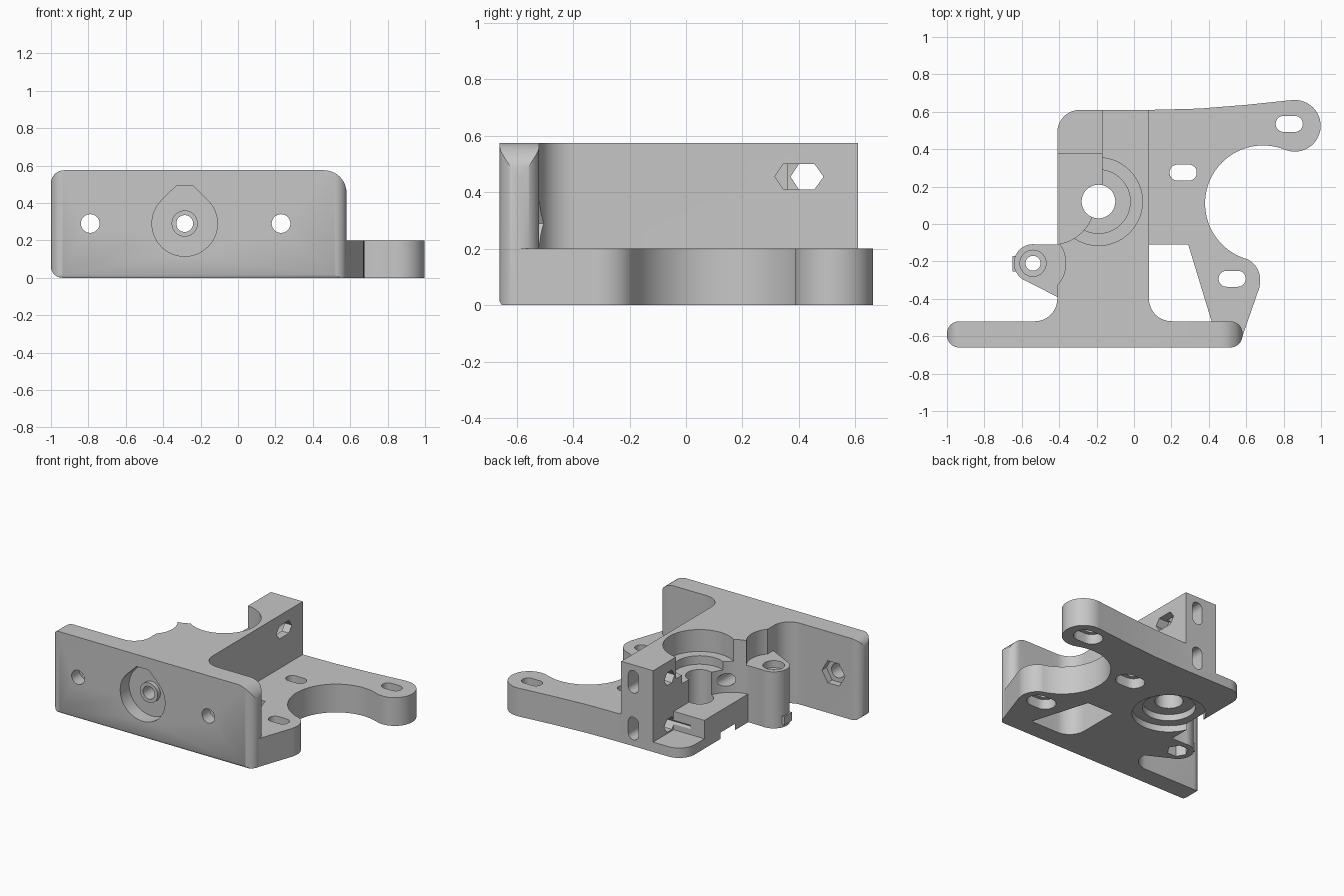
import bpy, bmesh, math
from mathutils import Vector

cube = bpy.data.objects.get("Cube")
if cube:
    bpy.data.objects.remove(cube, do_unlink=True)

GREY = (0.57, 0.57, 0.57, 1)
grey = bpy.data.materials.new("plain grey plastic")
grey.use_nodes = True
grey.diffuse_color = GREY
grey.node_tree.nodes["Principled BSDF"].inputs["Base Color"].default_value = GREY

# Maps a profile point (u, v) and a depth w to space, for each extrusion axis
PLACE = {"x": lambda u, v, w: (w, u, v),
         "y": lambda u, v, w: (u, w, v),
         "z": lambda u, v, w: (u, v, w)}


def arc(u, v, r, start, sweep, steps):
    angles = [start + sweep * k / steps for k in range(steps + 1)]
    return [(u + r * math.cos(a), v + r * math.sin(a)) for a in angles]


def rounded(corners, steps=10):
    """Outline from (u, v) or (u, v, radius) corners."""
    out = []
    for i, c in enumerate(corners):
        p = Vector(c[:2])
        if len(c) == 2:
            out.append(p)
            continue
        r = c[2]
        a = (Vector(corners[i - 1][:2]) - p).normalized()
        b = (Vector(corners[(i + 1) % len(corners)][:2]) - p).normalized()
        half = math.acos(max(-1, min(1, a.dot(b)))) / 2
        centre = p + (a + b).normalized() * r / math.sin(half)
        start = p + a * r / math.tan(half) - centre
        end = p + b * r / math.tan(half) - centre
        first = math.atan2(start.y, start.x)
        sweep = math.atan2(start.x * end.y - start.y * end.x, start.dot(end))
        out += arc(centre.x, centre.y, r, first, sweep, steps)
    return out


def prism(name, points, lo, hi, axis="z"):
    bm = bmesh.new()
    place = PLACE[axis]
    rings = [[bm.verts.new(place(p[0], p[1], w)) for p in points] for w in (lo, hi)]
    bm.faces.new(rings[0])
    bm.faces.new(rings[1])
    n = len(points)
    for i in range(n):
        j = (i + 1) % n
        bm.faces.new((rings[0][i], rings[0][j], rings[1][j], rings[1][i]))
    bmesh.ops.recalc_face_normals(bm, faces=bm.faces)
    mesh = bpy.data.meshes.new(name)
    bm.to_mesh(mesh)
    bm.free()
    mesh.materials.append(grey)
    obj = bpy.data.objects.new(name, mesh)
    bpy.context.scene.collection.objects.link(obj)
    return obj


def disc(u, v, r, n=64):
    return arc(u, v, r, 0, math.tau * (n - 1) / n, n - 1)


def rect(u0, u1, v0, v1):
    return [(u0, v0), (u1, v0), (u1, v1), (u0, v1)]


def slot(u, v, w, h):
    r = min(w, h) * 0.49
    return rounded([(*p, r) for p in rect(u - w / 2, u + w / 2, v - h / 2, v + h / 2)], 8)


def combine(target, tool, operation):
    mod = target.modifiers.new("join", "BOOLEAN")
    mod.operation, mod.solver, mod.object = operation, "EXACT", tool
    graph = bpy.context.evaluated_depsgraph_get()
    mesh = bpy.data.meshes.new_from_object(target.evaluated_get(graph))
    target.modifiers.clear()
    target.data = mesh
    bpy.data.objects.remove(tool, do_unlink=True)


def cut(target, points, lo, hi, axis="z"):
    combine(target, prism("cutter", points, lo, hi, axis), "DIFFERENCE")


def add(target, points, lo, hi, axis="z"):
    combine(target, prism("addition", points, lo, hi, axis), "UNION")


TOP, BASE = 0.575, 0.2
SHAFT = (-0.19, 0.12)
PIVOT = (-0.54, -0.21)
NOZZLE = (-0.285, 0.29)

# Motor base with two lobed arms, a round bay and a window
body = prism("extruder_body", rounded([
    (-0.41, -0.6), (-0.41, 0.61, 0.12), (0.08, 0.61), (0.35, 0.617), (0.6, 0.637),
    (0.85, 0.663), (0.86, 0.525), (0.69, 0.11), (0.55, -0.3), (0.672, -0.335), (0.58, -0.6)]), 0, BASE)
add(body, disc(0.86, 0.525, 0.138), 0, BASE)
add(body, disc(0.55, -0.3, 0.125), 0, BASE)
cut(body, disc(0.69, 0.11, 0.31, 96), -0.1, 0.3)
cut(body, [(0.05, -0.11), (0.29, -0.11), (0.424, -0.55), (0.05, -0.55)], -0.1, 0.3)

# Mounting plate: rounded in plan and in elevation
plate = prism("mounting_plate", rounded([(*p, 0.065) for p in rect(-1, 0.58, -0.66, -0.52)]), 0, TOP)
outline = rounded([(-1, 0, 0.06), (0.58, 0), (0.58, TOP, 0.12), (-1, TOP, 0.07)])
combine(plate, prism("plate_outline", outline, -0.8, -0.4, "y"), "INTERSECT")

# Tall block, filleted into the plate
block = prism("tall_block", rounded([
    (-0.41, 0.61, 0.12), (0.08, 0.61), (0.08, -0.52, 0.12), (0.25, -0.52), (0.25, -0.6),
    (-0.6, -0.6), (-0.6, -0.52), (-0.41, -0.52, 0.12)]), 0, TOP)
combine(body, block, "UNION")
combine(body, plate, "UNION")
cut(body, [(-0.7, -0.03), (-0.635, -0.03), (-0.665, 0.022), (-0.7, 0.022)], -1.1, 0.57, "x")

# Open bay for the idler, with a lower floor at the back corner
cut(body, disc(-0.44, 0.12, 0.23), BASE, 0.7)
cut(body, rect(-0.7, -0.17, 0.06, 0.7), BASE, 0.7)
cut(body, rect(-0.7, -0.17, 0.38, 0.7), 0.07, 0.7)
cut(body, disc(*PIVOT, 0.175), 0.4, 0.7)

# Idler pivot boss
add(body, [(-0.54, -0.11), (-0.35, -0.11), (-0.35, -0.42), (-0.41, -0.39), (-0.585, -0.3)], 0, 0.4)
add(body, disc(*PIVOT, 0.102), 0, 0.4)
add(body, rect(-0.65, -0.6, -0.255, -0.17), 0.02, 0.08)
cut(body, disc(*PIVOT, 0.04, 32), -0.1, 0.5)
cut(body, disc(*PIVOT, 0.07, 32), 0.35, 0.5)
cut(body, disc(*PIVOT, 0.07, 6), -0.1, 0.1)

# Drive shaft bore and bearing seats above and below
for radius, lo, hi in ((0.09, -0.1, 0.7), (0.17, 0.36, 0.7), (0.235, 0.42, 0.7),
                       (0.17, -0.1, 0.09), (0.235, -0.1, 0.045)):
    cut(body, disc(*SHAFT, radius), lo, hi)

# Motor screw slots with wider pockets underneath
for x, y in ((0.83, 0.535), (0.263, 0.275), (0.525, -0.293)):
    cut(body, slot(x, y, 0.145, 0.085), -0.1, 0.3)
    cut(body, slot(x, y, 0.2, 0.14), -0.1, 0.07)

# Nozzle socket with a flat-topped teardrop roof, its collar, and the feed path
socket = arc(*NOZZLE, 0.175, math.radians(135), math.radians(270), 48)
socket += [(NOZZLE[0] + 0.047, 0.49), (NOZZLE[0] - 0.047, 0.49)]
cut(body, socket, -0.8, -0.56, "y")
add(body, disc(*NOZZLE, 0.07, 32), -0.59, -0.54, "y")
cut(body, disc(*NOZZLE, 0.045, 32), -0.8, 0.1, "y")

# Plate bolt holes with nut traps behind
for x in (-0.79, 0.23):
    cut(body, disc(x, 0.29, 0.05, 32), -0.8, -0.4, "y")
    cut(body, disc(x, 0.29, 0.09, 6), -0.57, -0.45, "y")

# Idler bolt holes and nut slots in the back pillar
for z, reach in ((0.455, 0.2), (0.125, 0.03)):
    cut(body, [(0.37, z), (0.4, z - 0.045), (0.455, z - 0.045),
               (0.487, z), (0.455, z + 0.045), (0.4, z + 0.045)], -0.3, reach, "x")
    cut(body, slot(-0.015, z, 0.08, 0.16), 0.36, 0.7, "y")
cut(body, [(0.315, 0.455), (0.345, 0.41), (0.455, 0.41),
           (0.487, 0.455), (0.455, 0.5), (0.345, 0.5)], 0.0, 0.2, "x")

# Smooth the curved walls, keep the edges crisp
bpy.ops.object.select_all(action="DESELECT")
body.select_set(True)
bpy.context.view_layer.objects.active = body
bpy.ops.object.shade_smooth_by_angle(angle=math.radians(30))
